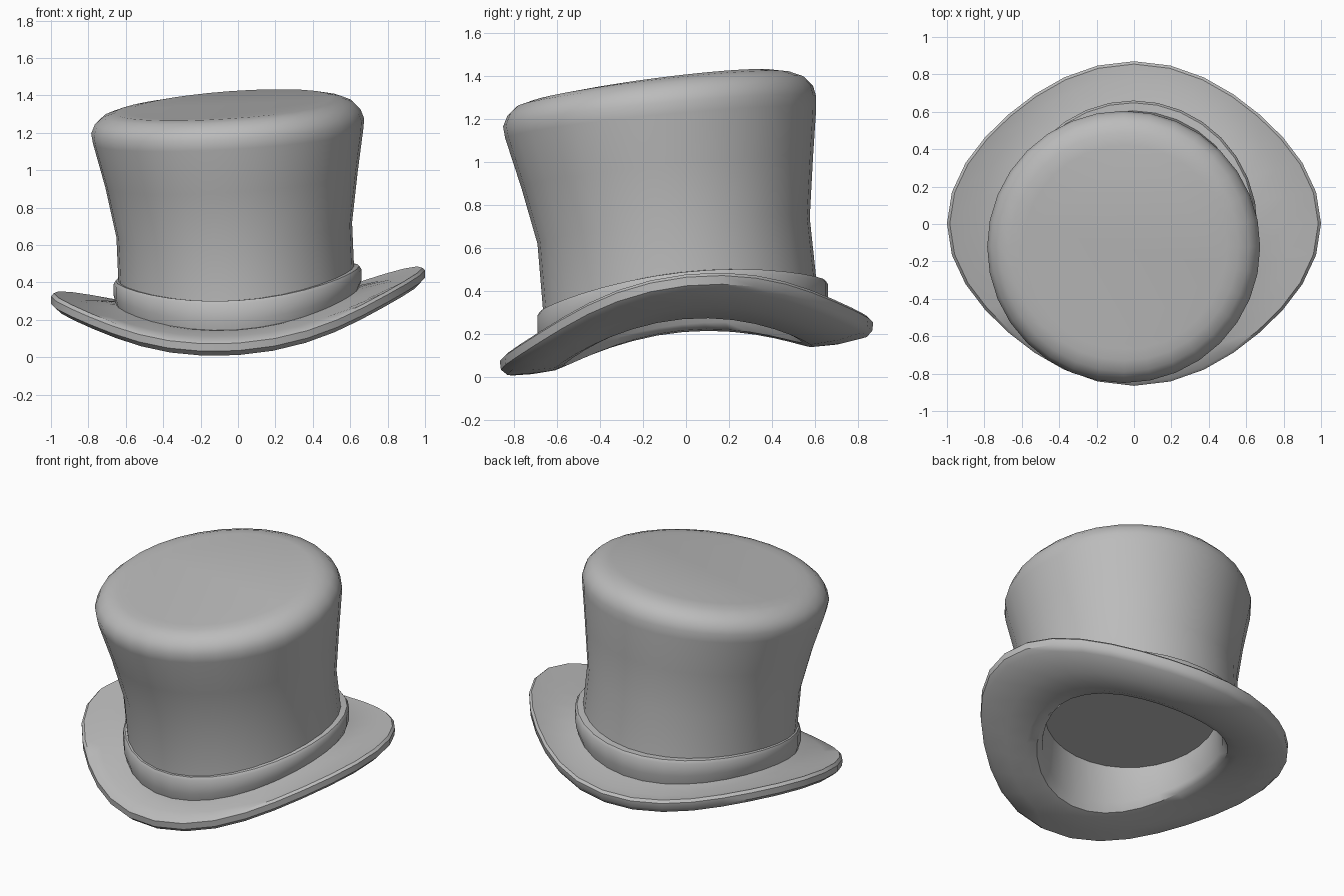
import bpy
import bmesh
from math import sin, cos, pi, radians

if "Cube" in bpy.data.objects:
    bpy.data.objects.remove(bpy.data.objects["Cube"], do_unlink=True)

SIDES = 32

felt = bpy.data.materials.new("grey_felt")
felt.use_nodes = True
felt.diffuse_color = (0.5, 0.5, 0.5, 1)
felt.node_tree.nodes["Principled BSDF"].inputs["Base Color"].default_value = (0.5, 0.5, 0.5, 1)


def ring(x0, x1, y0, y1, z, roll, pitch, saddle=0.0, pinch=0.0):
    """Oval between the limits; height tilts by roll and pitch and waves by saddle."""
    points = []
    for i in range(SIDES):
        t = 2 * pi * i / SIDES
        s = 1 - pinch * (1 - cos(4 * t)) / 2
        points.append(((x0 + x1) / 2 + (x1 - x0) / 2 * s * cos(t),
                       (y0 + y1) / 2 + (y1 - y0) / 2 * s * sin(t),
                       z + roll * cos(t) + pitch * sin(t) + saddle * cos(2 * t)))
    return points


def loft(name, rings, cap_end=False, closed=False):
    """Skin a list of rings into one smooth object."""
    bm = bmesh.new()
    loops = [[bm.verts.new(p) for p in r] for r in rings]
    pairs = list(zip(loops, loops[1:]))
    if closed:
        pairs.append((loops[-1], loops[0]))
    for a, b in pairs:
        for i in range(SIDES):
            j = (i + 1) % SIDES
            bm.faces.new((a[i], a[j], b[j], b[i]))
    if cap_end:
        bm.faces.new(loops[-1])
    bmesh.ops.recalc_face_normals(bm, faces=bm.faces)
    mesh = bpy.data.meshes.new(name)
    bm.to_mesh(mesh)
    bm.free()
    mesh.materials.append(felt)
    obj = bpy.data.objects.new(name, mesh)
    bpy.context.collection.objects.link(obj)
    bpy.ops.object.select_all(action="DESELECT")
    obj.select_set(True)
    bpy.context.view_layer.objects.active = obj
    bpy.ops.object.shade_smooth_by_angle(angle=radians(40))
    return obj


# Crown: narrow waist, flaring up to a rounded, tilted top
loft("crown", [
    ring(-.63, .62, -.66, .615, .27, .04, .07, .05),
    ring(-.64, .62, -.665, .605, .42, .04, .07, .03),
    ring(-.65, .61, -.69, .575, .68, .04, .06),
    ring(-.71, .64, -.765, .59, .95, .04, .07),
    ring(-.775, .67, -.84, .605, 1.18, .04, .07),
    ring(-.785, .675, -.85, .605, 1.235, .04, .07),
    ring(-.765, .655, -.83, .59, 1.285, .04, .07),
    ring(-.72, .615, -.79, .55, 1.325, .04, .07),
    ring(-.66, .56, -.73, .49, 1.345, .04, .07),
    ring(-.59, .5, -.67, .42, 1.352, .04, .07),
], cap_end=True)

# Hat band: raised strip round the base of the crown
loft("hat_band", [
    ring(-.62, .6, -.65, .6, .26, .04, .075, .055),
    ring(-.65, .64, -.67, .645, .26, .04, .075, .055),
    ring(-.665, .66, -.69, .66, .32, .04, .075, .05),
    ring(-.665, .66, -.69, .66, .395, .04, .073, .036),
    ring(-.655, .648, -.68, .648, .412, .04, .073, .036),
    ring(-.62, .6, -.65, .59, .412, .04, .073, .036),
], closed=True)

# Brim: saddle-shaped sheet with a thick edge, running into the head opening
loft("brim", [
    ring(-.6, .6, -.63, .6, .275, .045, .07, .055),
    ring(-.68, .67, -.7, .67, .27, .045, .07, .055),
    ring(-.84, .83, -.79, .78, .272, .055, .077, .08, .02),
    ring(-.985, .985, -.85, .855, .295, .068, .09, .115, .05),
    ring(-1, 1, -.865, .87, .28, .07, .09, .115, .05),
    ring(-1, 1, -.86, .865, .24, .07, .09, .115, .05),
    ring(-.97, .97, -.83, .84, .212, .068, .088, .113, .05),
    ring(-.8, .8, -.73, .72, .178, .05, .07, .092, .03),
    ring(-.64, .64, -.62, .59, .163, .03, .055, .077),
    ring(-.57, .57, -.57, .54, .178, .03, .055, .07),
    ring(-.54, .53, -.55, .51, .23, .035, .06, .05),
    ring(-.52, .51, -.54, .49, .45, .04, .07),
], cap_end=True)
